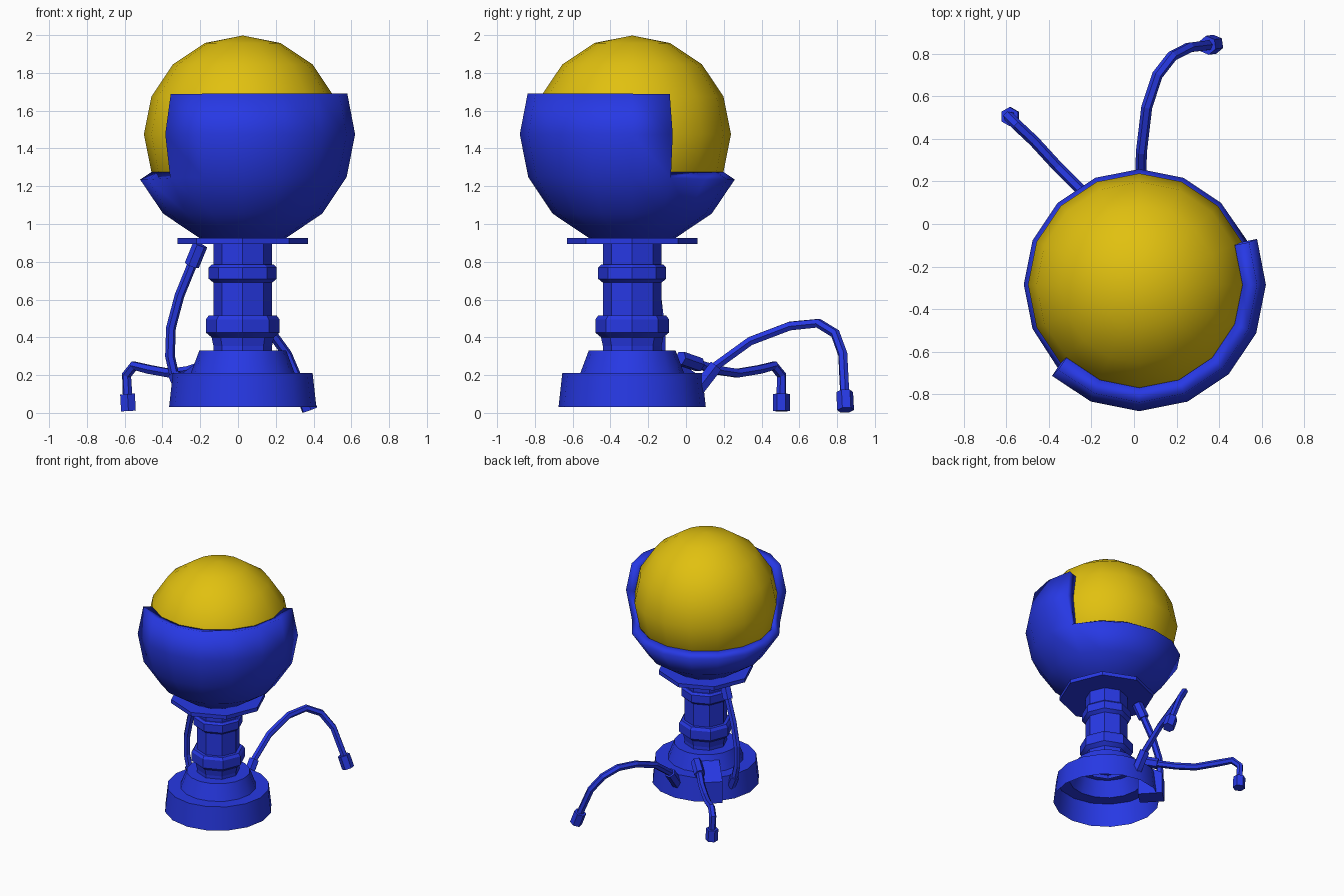
import bpy, bmesh
from math import sin, cos, pi, atan2, degrees
from mathutils import Vector

if "Cube" in bpy.data.objects:
    bpy.data.objects.remove(bpy.data.objects["Cube"])

AX, AY = 0.025, -0.285          # shared axis of the stand and ball
BALL_Z, BALL_R = 1.475, 0.525


def material(name, rgb):
    m = bpy.data.materials.new(name)
    m.use_nodes = True
    m.diffuse_color = (*rgb, 1)
    m.node_tree.nodes["Principled BSDF"].inputs["Base Color"].default_value = (*rgb, 1)
    return m


blue = material("bright blue", (0.02, 0.04, 0.78))
yellow = material("golden yellow", (0.75, 0.53, 0.005))


def finish(name, bm, mat, loc=(0, 0, 0)):
    me = bpy.data.meshes.new(name)
    bm.to_mesh(me)
    bm.free()
    me.materials.append(mat)
    ob = bpy.data.objects.new(name, me)
    ob.location = loc
    bpy.context.collection.objects.link(ob)
    return ob


def smooth(ob):
    bpy.ops.object.select_all(action='DESELECT')
    ob.select_set(True)
    bpy.context.view_layer.objects.active = ob
    bpy.ops.object.shade_smooth_by_angle(angle=pi / 6)


def lathe(name, profile, sides):
    """Spin (radius, height) points round the axis; radius 0 closes an end."""
    bm = bmesh.new()
    rings = []
    for r, z in profile:
        n = sides if r > 0 else 1
        rings.append([bm.verts.new((r * cos(2 * pi * i / sides), r * sin(2 * pi * i / sides), z))
                      for i in range(n)])
    for a, b in zip(rings, rings[1:]):
        for i in range(sides):
            j = (i + 1) % sides
            quad = [a[i % len(a)], a[j % len(a)], b[j % len(b)], b[i % len(b)]]
            bm.faces.new(list(dict.fromkeys(quad)))
    bmesh.ops.recalc_face_normals(bm, faces=bm.faces)
    ob = finish(name, bm, blue, (AX, AY, 0))
    smooth(ob)
    return ob


def tube(name, points, radius):
    cu = bpy.data.curves.new(name, 'CURVE')
    cu.dimensions = '3D'
    cu.bevel_depth = radius
    cu.bevel_resolution = 1
    cu.use_fill_caps = True
    sp = cu.splines.new('POLY')
    sp.points.add(len(points) - 1)
    for p, co in zip(sp.points, points):
        p.co = (*co, 1)
    sp.use_smooth = False
    cu.materials.append(blue)
    ob = bpy.data.objects.new(name, cu)
    bpy.context.collection.objects.link(ob)


# Ball
bm = bmesh.new()
bmesh.ops.create_uvsphere(bm, u_segments=16, v_segments=8, radius=BALL_R - 0.002)
smooth(finish("ball", bm, yellow, (AX, AY, BALL_Z)))

# Cup: a low bowl with a raised shield over the front
bm = bmesh.new()
bmesh.ops.create_uvsphere(bm, u_segments=16, v_segments=8, radius=BALL_R)


def in_cup(f):
    c = f.calc_center_median()
    return c.z < -0.2 or (c.z < 0.2 and -135 < degrees(atan2(c.y, c.x)) < 22.5)


bmesh.ops.delete(bm, geom=[f for f in bm.faces if not in_cup(f)], context='FACES')
cup = finish("cup", bm, blue, (AX, AY, BALL_Z))
shell = cup.modifiers.new("thickness", 'SOLIDIFY')
shell.thickness = 0.07
shell.offset = 1
smooth(cup)

# Stand
lathe("support_plate", [(0, 0.895), (0.345, 0.895), (0.345, 0.925), (0, 0.925)], 8)
lathe("column", [(0.155, 0.3), (0.155, 0.9)], 8)
lathe("upper_collar", [(0.15, 0.685), (0.18, 0.71), (0.18, 0.77), (0.165, 0.785), (0.15, 0.785)], 8)
lathe("lower_collar", [(0.15, 0.33), (0.165, 0.4), (0.195, 0.425), (0.195, 0.495),
                       (0.18, 0.515), (0.15, 0.515)], 8)
lathe("base", [(0.39, 0.03), (0.37, 0.21), (0.275, 0.21), (0.23, 0.33), (0, 0.33)], 16)

# Socket box against the back of the base
bm = bmesh.new()
bmesh.ops.create_cube(bm, size=1)
for v in bm.verts:
    outer = v.co.x > 0
    v.co.x = 0.42 if outer else 0.24
    v.co.y *= 0.13
    v.co.z = 0.03 if v.co.z < 0 else (0.2 if outer else 0.29)
box = finish("socket_box", bm, blue, (AX, AY, 0))
box.rotation_euler.z = 2.32

# Cables with thicker plugs on both ends
cables = {
    "long_cable": [(0.03, 0.06, 0.12), (0.03, 0.16, 0.25), (0.035, 0.34, 0.38), (0.06, 0.55, 0.46),
                   (0.11, 0.7, 0.475), (0.18, 0.79, 0.42), (0.26, 0.83, 0.31),
                   (0.345, 0.84, 0.11), (0.38, 0.845, 0.015)],
    "short_cable": [(-0.07, -0.03, 0.29), (-0.17, 0.07, 0.255), (-0.26, 0.17, 0.225), (-0.36, 0.27, 0.21),
                    (-0.47, 0.39, 0.23), (-0.55, 0.465, 0.25), (-0.59, 0.505, 0.2),
                    (-0.585, 0.505, 0.1), (-0.58, 0.505, 0.01)],
    "column_cable": [(-0.2, -0.2, 0.89), (-0.245, -0.18, 0.78), (-0.31, -0.155, 0.62),
                     (-0.355, -0.135, 0.45), (-0.36, -0.13, 0.3), (-0.34, -0.13, 0.21), (-0.3, -0.14, 0.12)],
}
for name, pts in cables.items():
    tube(name, pts, 0.026)
    tube(name + "_start_plug", pts[:2], 0.04)
    tube(name + "_end_plug", pts[-2:], 0.045 if name != "column_cable" else 0.035)
